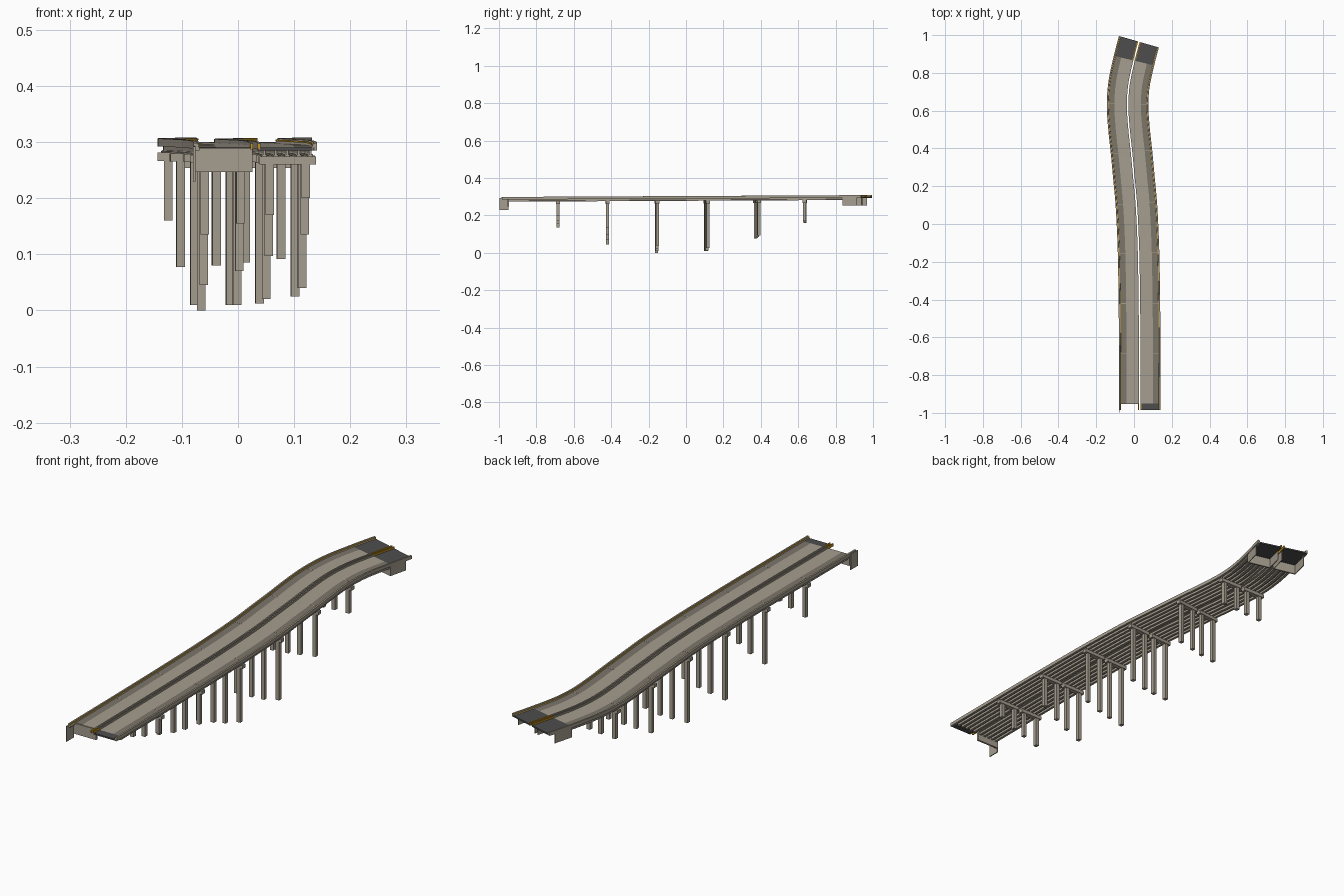
import bpy, bmesh, math
from mathutils import Vector

if "Cube" in bpy.data.objects:
    bpy.data.objects.remove(bpy.data.objects["Cube"])


def material(name, rgb):
    m = bpy.data.materials.new(name)
    m.diffuse_color = (*rgb, 1)
    m.use_nodes = True
    m.node_tree.nodes["Principled BSDF"].inputs["Base Color"].default_value = m.diffuse_color
    return m


CONCRETE = material("concrete", (0.38, 0.34, 0.275))
SHOULDER = material("dark shoulder", (0.20, 0.18, 0.145))
ASPHALT = material("asphalt", (0.075, 0.075, 0.078))
AMBER = material("amber", (0.60, 0.32, 0.015))

# Road centreline as (y, x) points
PATH = [(-1.0, 0.031), (-0.6, 0.030), (-0.3, 0.027), (-0.1, 0.0225), (0.11, 0.012),
        (0.25, -0.001), (0.38, -0.013), (0.5, -0.026), (0.62, -0.034), (0.72, -0.029),
        (0.8, -0.015), (0.965, 0.026), (1.05, 0.056)]


def slope(i):
    a, b = PATH[max(i - 1, 0)], PATH[min(i + 1, len(PATH) - 1)]
    return (b[1] - a[1]) / (b[0] - a[0])


def centre(y):
    """x of the centreline by cubic Hermite interpolation."""
    i = max(k for k in range(len(PATH) - 1) if PATH[k][0] <= y or k == 0)
    (y0, x0), (y1, x1) = PATH[i], PATH[i + 1]
    h = y1 - y0
    t = (y - y0) / h
    return ((2*t**3 - 3*t**2 + 1) * x0 + (t**3 - 2*t**2 + t) * h * slope(i)
            + (3*t**2 - 2*t**3) * x1 + (t**3 - t**2) * h * slope(i + 1))


def place(y, s, dz, along=0.0):
    """Point at station y, offset s to the right, dz above the road surface."""
    d = (centre(y + 0.005) - centre(y - 0.005)) / 0.01
    tangent = Vector((d, 1, 0)).normalized()
    right = Vector((tangent.y, -tangent.x, 0))
    return Vector((centre(y), y, 0.2955 + 0.005 * y + dz)) + right * s + tangent * along


def finish(name, bm, mat):
    bmesh.ops.recalc_face_normals(bm, faces=bm.faces)
    mesh = bpy.data.meshes.new(name)
    bm.to_mesh(mesh)
    bm.free()
    mesh.materials.append(mat)
    bpy.context.collection.objects.link(bpy.data.objects.new(name, mesh))


def sweep(name, profile, y0, y1, mat):
    """Sweep a closed (offset, height) profile along the road."""
    bm = bmesh.new()
    n = max(1, math.ceil((y1 - y0) / 0.04))
    rings = [[bm.verts.new(place(y0 + (y1 - y0) * k / n, s, z)) for s, z in profile]
             for k in range(n + 1)]
    for a, b in zip(rings, rings[1:]):
        for j in range(len(profile)):
            k = (j + 1) % len(profile)
            bm.faces.new((a[j], a[k], b[k], b[j]))
    bm.faces.new(rings[0])
    bm.faces.new(rings[-1][::-1])
    finish(name, bm, mat)


def strip(name, s0, s1, z0, z1, y0, y1, mat):
    sweep(name, [(s0, z0), (s1, z0), (s1, z1), (s0, z1)], y0, y1, mat)


def block(name, y, s0, s1, depth, z0, z1, mat):
    """Box square to the road; z0 and z1 are relative to the road surface."""
    bm = bmesh.new()
    lo, hi = [[bm.verts.new(place(y, s, z, a * depth / 2))
               for s, a in ((s0, -1), (s1, -1), (s1, 1), (s0, 1))] for z in (z0, z1)]
    bm.faces.new(lo)
    bm.faces.new(hi)
    for j in range(4):
        bm.faces.new((lo[j], lo[j-1], hi[j-1], hi[j]))
    finish(name, bm, mat)


FRONT, START, END, BACK = -0.985, -0.95, 0.865, 0.965
BENTS = [(-0.685, (0.135, 0.155, 0.17, 0.20)), (-0.42, (0.045, 0.07, 0.097, 0.135)),
         (-0.155, (0.0, 0.01, 0.02, 0.04)), (0.11, (0.01, 0.01, 0.012, 0.025)),
         (0.38, (0.077, 0.08, 0.085, 0.092)), (0.635, (0.16, 0.163, 0.167, 0.17))]

for side, label in ((-1, "left"), (1, "right")):
    def across(a, b):
        return a * side, b * side

    # Deck slab, shoulder and approach slabs
    strip(f"{label}_deck", *across(0.006, 0.070), -0.006, 0, START, END, CONCRETE)
    strip(f"{label}_shoulder", *across(0.070, 0.105), -0.006, 0, START, END, SHOULDER)
    strip(f"{label}_back_approach", *across(0.006, 0.105), -0.006, 0, END, BACK, ASPHALT)
    if side == 1:
        strip("right_front_approach", 0.006, 0.105, -0.006, 0, FRONT, START, ASPHALT)

    # Edge barriers with a sloping inner face, and amber rails
    sweep(f"{label}_outer_barrier", [(side * s, z) for s, z in
          ((0.100, 0), (0.104, 0.008), (0.110, 0.008), (0.110, -0.006), (0.100, -0.006))],
          FRONT, BACK, CONCRETE)
    strip(f"{label}_outer_rail", *across(0.1005, 0.1035), 0.003, 0.006, FRONT, BACK, AMBER)
    strip(f"{label}_inner_barrier", *across(0.004, 0.009), -0.006, 0.007, START, END, CONCRETE)
    for end, y0, y1 in (("front", FRONT, START), ("back", END, BACK)):
        strip(f"{label}_{end}_inner_rail", *across(0.004, 0.009), -0.004, 0.007, y0, y1, AMBER)

    # Girders with a wide bottom flange
    for i in range(5):
        c = side * (0.016 + 0.0205 * i)
        sweep(f"{label}_girder_{i}", [(c + s, z) for s, z in
              ((-0.002, -0.006), (-0.002, -0.013), (-0.005, -0.0145), (-0.005, -0.0175),
               (0.005, -0.0175), (0.005, -0.0145), (0.002, -0.013), (0.002, -0.006))],
              START, END, CONCRETE)

    # Bent caps and columns
    for b, (y, bottoms) in enumerate(BENTS):
        block(f"{label}_cap_{b}", y, *across(0.008, 0.109), 0.020, -0.032, -0.0175, CONCRETE)
        road = 0.2955 + 0.005 * y
        feet = bottoms[2:] if side == 1 else bottoms[1::-1]
        for k, (s, foot) in enumerate(zip((0.026, 0.090), feet)):
            block(f"{label}_column_{b}_{k}", y, *across(s - 0.0075, s + 0.0075), 0.016,
                  foot - road, -0.032, CONCRETE)
        # Pale expansion joint across the shoulder
        block(f"{label}_joint_{b}", y, *across(0.070, 0.100), 0.003, -0.001, 0.0004, CONCRETE)

    # Back abutment, an open box with wing walls
    block(f"{label}_back_abutment", END, *across(0.007, 0.107), 0.006, -0.046, -0.006, CONCRETE)
    for part, s in (("inner", 0.007), ("outer", 0.104)):
        strip(f"{label}_back_{part}_wing", *across(s, s + 0.003), -0.046, -0.006,
              END, BACK - 0.025, CONCRETE)

# Front abutment under the left deck, with its wing wall
block("front_abutment", START, -0.107, -0.005, 0.008, -0.044, -0.001, CONCRETE)
strip("front_wing", -0.111, -0.107, -0.061, 0.002, -0.998, START, CONCRETE)
